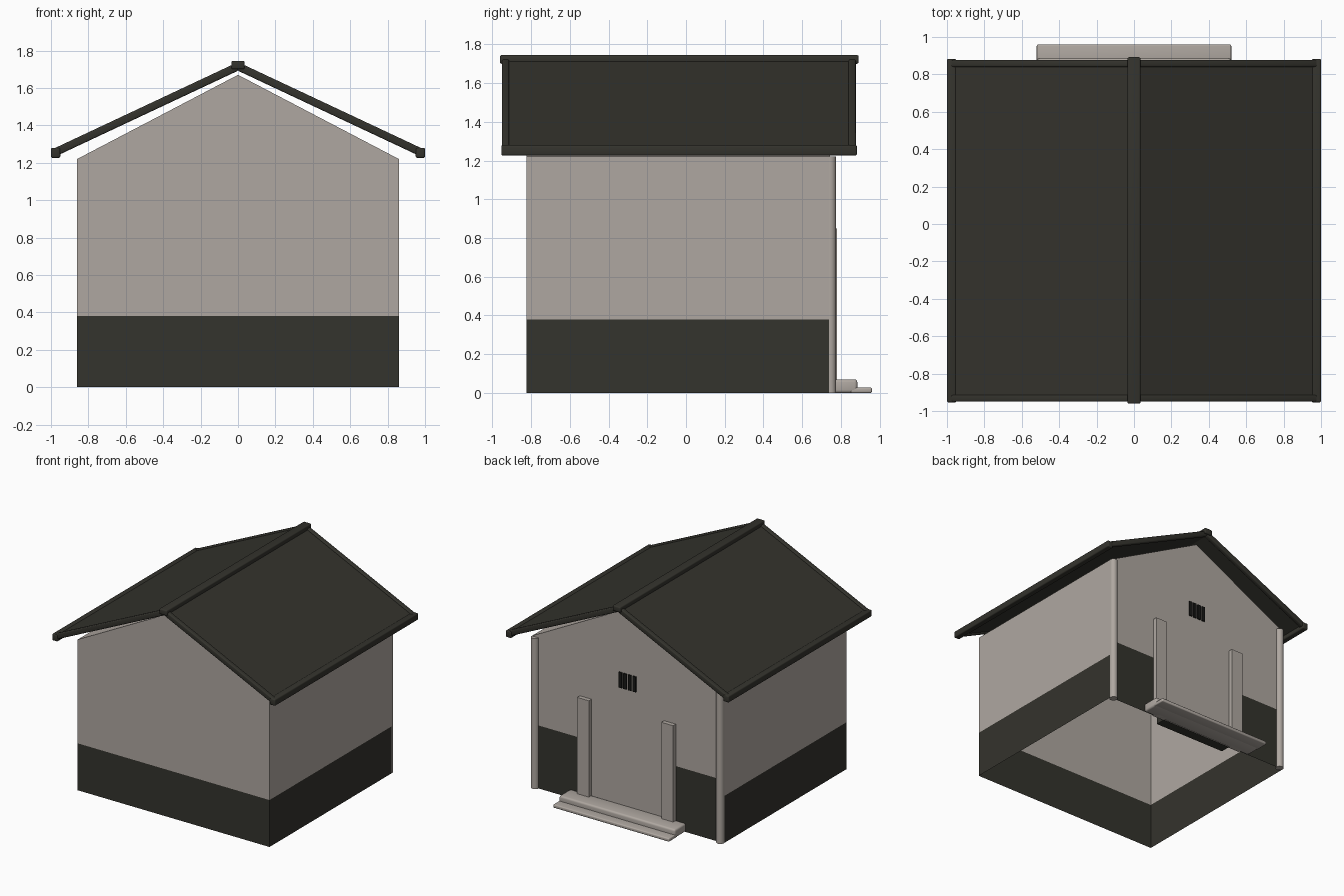
import bpy, bmesh, math
from mathutils import Matrix, Vector

if "Cube" in bpy.data.objects:
    bpy.data.objects.remove(bpy.data.objects["Cube"], do_unlink=True)


def material(name, rgb):
    m = bpy.data.materials.new(name)
    m.use_nodes = True
    m.diffuse_color = (*rgb, 1)
    m.node_tree.nodes["Principled BSDF"].inputs["Base Color"].default_value = (*rgb, 1)
    return m


PLASTER = material("warm grey plaster", (0.43, 0.39, 0.355))
DARK = material("dark olive", (0.034, 0.033, 0.026))
BLACK = material("near black metal", (0.009, 0.009, 0.008))


def finish(name, bm, *mats, smooth=True):
    bmesh.ops.recalc_face_normals(bm, faces=bm.faces)
    mesh = bpy.data.meshes.new(name)
    bm.to_mesh(mesh)
    bm.free()
    for m in mats:
        mesh.materials.append(m)
    ob = bpy.data.objects.new(name, mesh)
    bpy.context.collection.objects.link(ob)
    if smooth:
        bpy.ops.object.select_all(action='DESELECT')
        ob.select_set(True)
        bpy.context.view_layer.objects.active = ob
        bpy.ops.object.shade_smooth_by_angle(angle=math.radians(40))
    return ob


def prism_mesh(pts, y0, y1):
    """Extrude an x-z outline along y."""
    bm = bmesh.new()
    face = bm.faces.new([bm.verts.new((x, y0, z)) for x, z in pts])
    new = bmesh.ops.extrude_face_region(bm, geom=[face], use_keep_orig=True)["geom"]
    bmesh.ops.translate(bm, vec=(0, y1 - y0, 0),
                        verts=[g for g in new if isinstance(g, bmesh.types.BMVert)])
    return bm


def prism(name, pts, y0, y1, mat, bevel=0):
    bm = prism_mesh(pts, y0, y1)
    if bevel:
        bmesh.ops.bevel(bm, geom=bm.edges[:], offset=bevel, segments=3,
                        profile=0.5, affect='EDGES')
    return finish(name, bm, mat, smooth=bevel > 0)


def box(name, x0, x1, y0, y1, z0, z1, mat, bevel=0):
    return prism(name, [(x0, z0), (x1, z0), (x1, z1), (x0, z1)], y0, y1, mat, bevel)


# House shell: open below, with a recessed doorway in the back wall
W, EAVE, APEX, FRONT, BACK = 0.86, 1.22, 1.67, -0.825, 0.745
DOOR_X, DOOR_Z, TRIM_X, TRIM_Z = 0.325, 0.825, 0.43, 0.93
DOOR_Y = 0.66
SIDE_BAND, BACK_BAND = 0.38, 0.51

bm = prism_mesh([(-W, 0), (W, 0), (W, EAVE), (0, APEX), (-W, EAVE)], FRONT, BACK)
bmesh.ops.recalc_face_normals(bm, faces=bm.faces)
bmesh.ops.delete(bm, geom=[f for f in bm.faces if f.normal.z < -0.9], context='FACES')


def back_faces():
    return [f for f in bm.faces if f.normal.y > 0.9]


def cut(faces, co, no):
    geom = set(faces)
    for f in faces:
        geom.update(f.edges)
        geom.update(f.verts)
    bmesh.ops.bisect_plane(bm, geom=list(geom), plane_co=co, plane_no=no)


cut([f for f in bm.faces if f.normal.y < 0.9], (0, 0, SIDE_BAND), (0, 0, 1))
for z in (BACK_BAND, DOOR_Z, TRIM_Z):
    cut(back_faces(), (0, 0, z), (0, 0, 1))
for x in (DOOR_X, TRIM_X):
    for s in (-1, 1):
        cut(back_faces(), (s * x, 0, 0), (1, 0, 0))

opening = []
for f in bm.faces:
    c = f.calc_center_median()
    if f.normal.y > 0.9:
        f.material_index = int(c.z < BACK_BAND and abs(c.x) > TRIM_X)
        if abs(c.x) < DOOR_X and c.z < DOOR_Z:
            opening.append(f)
    else:
        f.material_index = int(c.z < SIDE_BAND)
new = bmesh.ops.extrude_face_region(bm, geom=opening)["geom"]
bmesh.ops.translate(bm, vec=(0, DOOR_Y - BACK, 0),
                    verts=[g for g in new if isinstance(g, bmesh.types.BMVert)])
bm.normal_update()
for f in bm.faces:
    c = f.calc_center_median()
    if c.y > FRONT + 0.1 and abs(c.x) < DOOR_X + 0.01 and c.z < DOOR_Z - 0.005 and c.y < BACK - 0.01:
        f.material_index = 1
finish("house_walls", bm, PLASTER, DARK, smooth=False)

# Rounded posts on the back corners and raised door jambs
for s, side in ((1, "left"), (-1, "right")):
    bm = bmesh.new()
    bmesh.ops.create_cone(bm, cap_ends=True, segments=24, radius1=0.031, radius2=0.031,
                          depth=EAVE, matrix=Matrix.Translation((s * (W - 0.03), BACK, EAVE / 2)))
    finish(side + "_corner_post", bm, PLASTER)
    box(side + "_door_jamb", *sorted((s * DOOR_X, s * TRIM_X)), BACK - 0.01, 0.78, 0, 0.85, PLASTER)

# Steps
box("upper_step", -0.52, 0.52, 0.74, 0.885, 0, 0.07, PLASTER, 0.015)
box("lower_step", -0.52, 0.52, 0.85, 0.96, 0, 0.028, PLASTER, 0.008)

# Roof: thin panels with raised gable trims, eaves beams and a ridge beam
TOP, LOW, RUN = 1.715, 1.255, 0.98
normal = Vector((TOP - LOW, RUN)).normalized()


def slope(s, half):
    a, b = Vector((0, TOP)), Vector((RUN, LOW))
    n = normal * half
    top_in, low_in = TOP + half / normal.y, TOP - half / normal.y
    return [(s * x, z) for x, z in ((0, low_in), tuple(b - n), tuple(b + n), (0, top_in))]


for s, side in ((1, "left"), (-1, "right")):
    prism(side + "_roof_panel", slope(s, 0.011), -0.945, 0.872, DARK)
    for y0, end in ((-0.95, "front"), (0.84, "back")):
        prism(f"{side}_{end}_gable_trim", slope(s, 0.021), y0, y0 + 0.037, DARK, 0.008)
    box(side + "_eaves_beam", *sorted((s * 0.95, s * 1.0)), -0.954, 0.883,
        1.226, 1.28, DARK, 0.009)
box("ridge_beam", -0.035, 0.035, -0.961, 0.892, 1.70, 1.745, DARK, 0.009)

# Vent slats above the door
for i in range(4):
    x = (i - 1.5) * 0.042
    box(f"vent_slat_{i + 1}", x - 0.014, x + 0.014, BACK - 0.005, BACK + 0.009,
        1.015, 1.14, BLACK)

# Door latch: bar, stem and two rings
box("latch_bar", -0.085, 0.085, DOOR_Y, DOOR_Y + 0.012, 0.445, 0.465, BLACK)
box("latch_stem", -0.012, 0.012, DOOR_Y, DOOR_Y + 0.012, 0.37, 0.445, BLACK)
for x, side in ((0.055, "left"), (-0.055, "right")):
    bpy.ops.mesh.primitive_torus_add(location=(x, DOOR_Y + 0.005, 0.395), rotation=(math.pi / 2, 0, 0),
                                     major_radius=0.024, minor_radius=0.006,
                                     major_segments=20, minor_segments=6)
    ring = bpy.context.object
    ring.name = side + "_latch_ring"
    ring.data.materials.append(BLACK)

# Worn paint patches low on the door
for i, (x, z, w, h) in enumerate(((-0.21, 0.25, 0.035, 0.03), (-0.22, 0.14, 0.05, 0.05),
                                  (-0.1, 0.09, 0.03, 0.02))):
    pts = [(x + w * math.cos(a), z + h * math.sin(a))
           for a in (k * math.tau / 8 for k in range(8))]
    prism(f"worn_patch_{i + 1}", pts, DOOR_Y - 0.001, DOOR_Y + 0.004, PLASTER)
